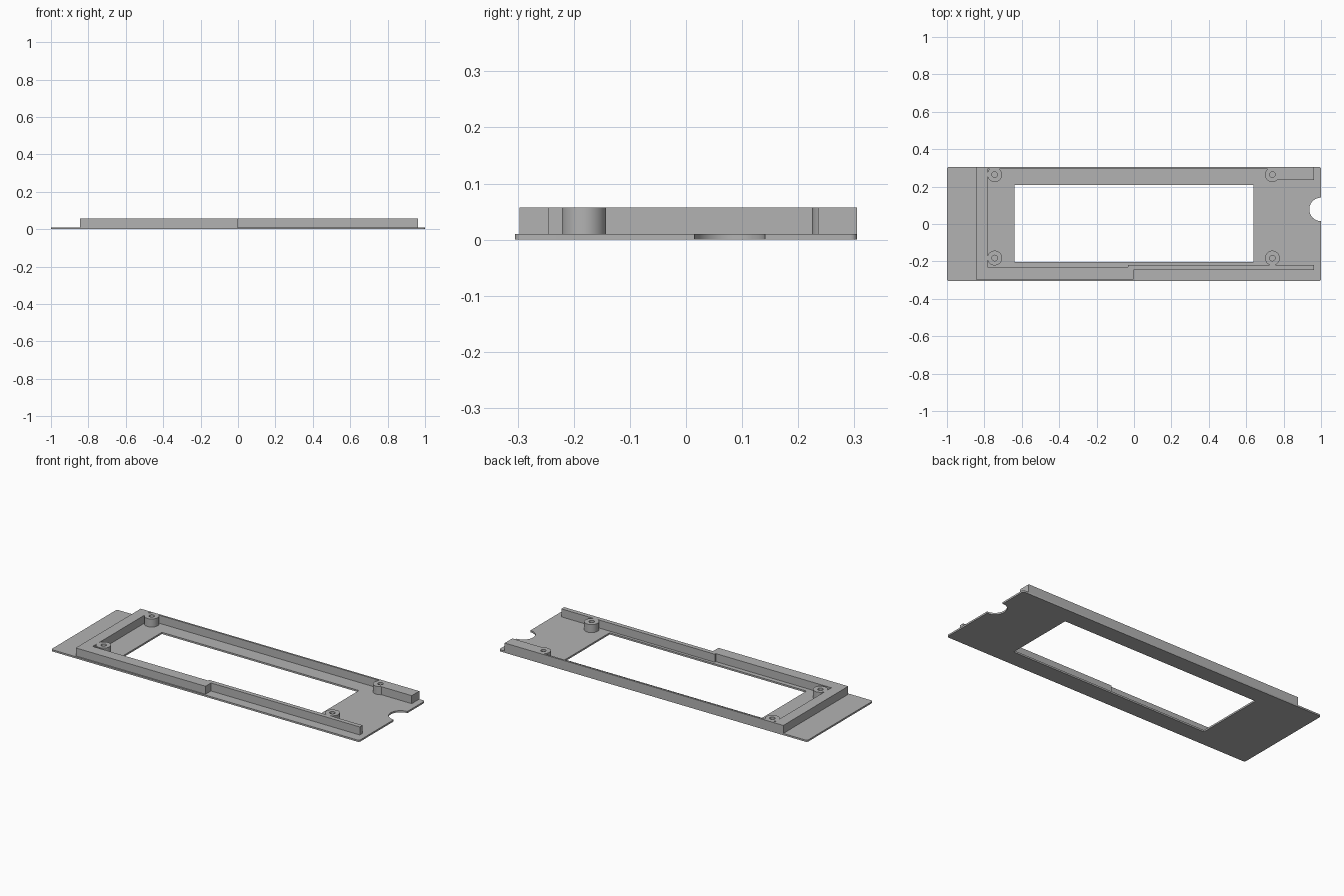
import bpy, bmesh, math

cube = bpy.data.objects.get("Cube")
if cube:
    bpy.data.objects.remove(cube, do_unlink=True)

grey = bpy.data.materials.new("plain grey")
grey.use_nodes = True
COLOUR = (0.45, 0.45, 0.45, 1)
grey.diffuse_color = COLOUR
grey.node_tree.nodes["Principled BSDF"].inputs["Base Color"].default_value = COLOUR

PLATE_TOP, RIM_TOP = 0.01, 0.057


def prism(name, outline, z0, z1):
    """Extrude a counter-clockwise outline from z0 to z1."""
    bm = bmesh.new()
    face = bm.faces.new([bm.verts.new((x, y, z0)) for x, y in outline])
    top = bmesh.ops.extrude_face_region(bm, geom=[face])["geom"]
    bmesh.ops.translate(bm, vec=(0, 0, z1 - z0),
                        verts=[v for v in top if isinstance(v, bmesh.types.BMVert)])
    bmesh.ops.recalc_face_normals(bm, faces=bm.faces)
    mesh = bpy.data.meshes.new(name)
    bm.to_mesh(mesh)
    bm.free()
    mesh.materials.append(grey)
    obj = bpy.data.objects.new(name, mesh)
    bpy.context.collection.objects.link(obj)
    return obj


def arc(cx, cy, r, start=0, sweep=360, n=40):
    count = n if sweep == 360 else n + 1
    angles = [math.radians(start + sweep * i / n) for i in range(count)]
    return [(cx + r * math.cos(a), cy + r * math.sin(a)) for a in angles]


def rect(x0, x1, y0, y1):
    return [(x0, y0), (x1, y0), (x1, y1), (x0, y1)]


def combine(obj, tool, operation):
    """Apply a boolean, then delete the tool."""
    bpy.context.view_layer.objects.active = obj
    mod = obj.modifiers.new(operation, "BOOLEAN")
    mod.object, mod.operation, mod.solver = tool, operation, "EXACT"
    bpy.ops.object.modifier_apply(modifier=mod.name)
    bpy.data.objects.remove(tool, do_unlink=True)


# Base plate with softly rounded corners
HX, HY, R = 1.0, 0.305, 0.012
corners = [(1, 1, 0), (-1, 1, 90), (-1, -1, 180), (1, -1, 270)]
outline = [p for sx, sy, a in corners
           for p in arc(sx * (HX - R), sy * (HY - R), R, a, 90, 5)]
plate = prism("base_plate", outline, 0, PLATE_TOP)

# Display window and half-round cable notch
combine(plate, prism("window_cutter", rect(-0.64, 0.638, -0.203, 0.209), -0.1, 0.1), "DIFFERENCE")
combine(plate, prism("notch_cutter", arc(1.0, 0.078, 0.063), -0.1, 0.1), "DIFFERENCE")

# Raised rim, open at the right end, with a stepped front wall
rim = prism("raised_rim", [
    (-0.845, -0.297), (-0.003, -0.297), (-0.003, -0.246), (0.963, -0.246),
    (0.963, -0.22), (-0.033, -0.22), (-0.033, -0.23), (-0.782, -0.23),
    (-0.782, 0.294), (0.74, 0.294), (0.74, 0.235), (0.963, 0.235),
    (0.963, 0.305), (-0.845, 0.305)], PLATE_TOP, RIM_TOP)

# Screw posts joined to the rim, each with a blind hole
posts = [(x, y) for x in (-0.745, 0.74) for y in (-0.182, 0.264)]
for x, y in posts:
    combine(rim, prism("screw_post", arc(x, y, 0.0395), PLATE_TOP, RIM_TOP), "UNION")
for x, y in posts:
    combine(rim, prism("hole_cutter", arc(x, y, 0.015, n=24), 0.0, 0.1), "DIFFERENCE")

# Smooth the round walls, keep edges crisp
for obj in (plate, rim):
    bpy.ops.object.select_all(action="DESELECT")
    obj.select_set(True)
    bpy.context.view_layer.objects.active = obj
    bpy.ops.object.shade_smooth_by_angle(angle=math.radians(30))
